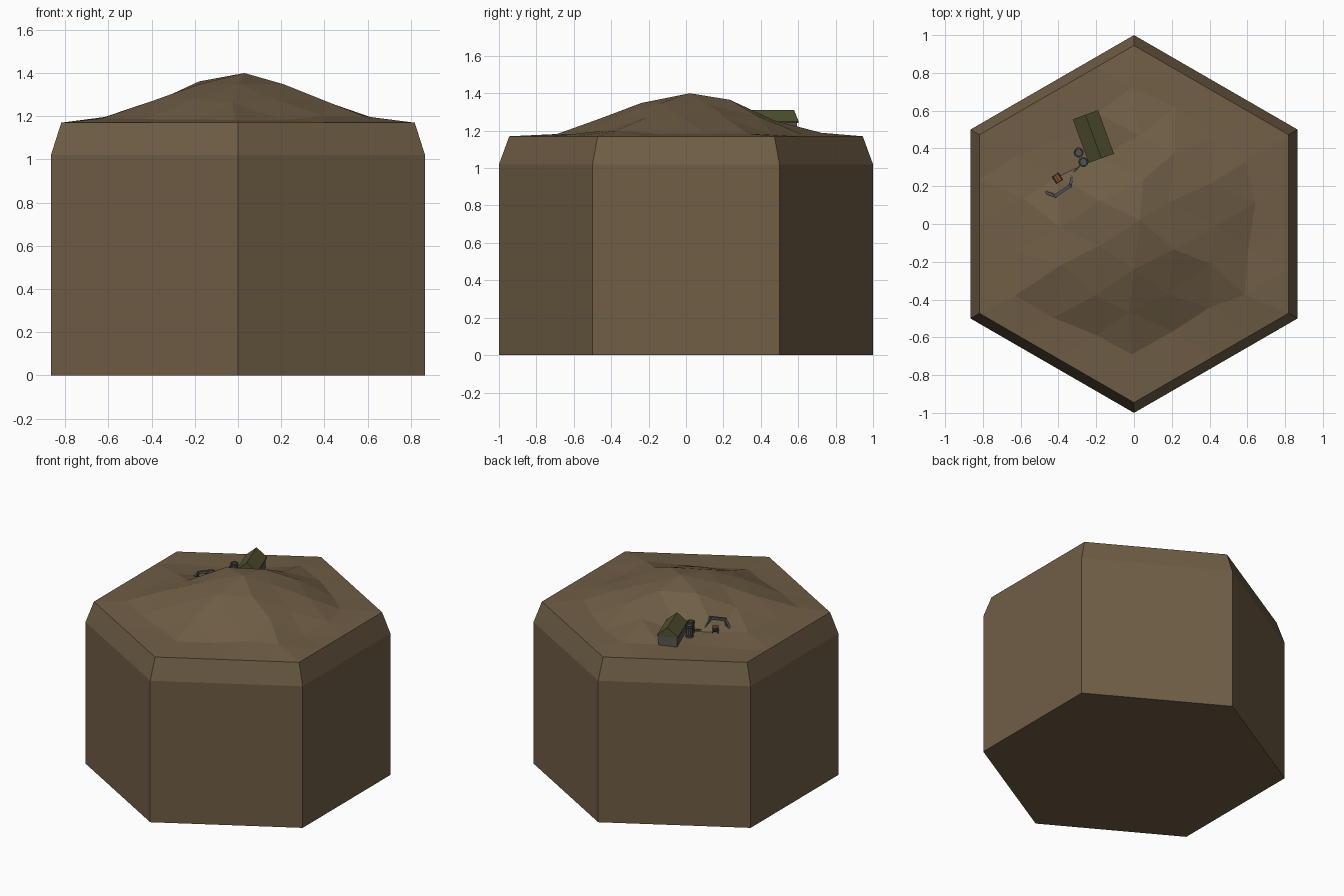
import bpy, bmesh, math, random
from mathutils import Vector, Matrix

if "Cube" in bpy.data.objects:
    bpy.data.objects.remove(bpy.data.objects["Cube"])

random.seed(4)


def material(name, rgb):
    m = bpy.data.materials.new(name)
    m.diffuse_color = (*rgb, 1)
    m.use_nodes = True
    m.node_tree.nodes["Principled BSDF"].inputs["Base Color"].default_value = m.diffuse_color
    return m


earth = material("earth", (0.16, 0.112, 0.06))
roof_green = material("roof_green", (0.085, 0.085, 0.03))
stone = material("stone", (0.10, 0.095, 0.085))
iron = material("iron", (0.085, 0.085, 0.09))
dark = material("dark", (0.02, 0.02, 0.02))
ore = material("ore", (0.30, 0.09, 0.03))


def make(name, bm, mat):
    bmesh.ops.recalc_face_normals(bm, faces=bm.faces[:])
    mesh = bpy.data.meshes.new(name)
    bm.to_mesh(mesh)
    bm.free()
    mesh.materials.append(mat)
    ob = bpy.data.objects.new(name, mesh)
    bpy.context.collection.objects.link(ob)
    return ob


# Hexagonal block with a sloping top rim, capped by a faceted hill
bm = bmesh.new()
R = 0.945
rings = [[bm.verts.new((r * math.sin(math.radians(60 * k)), r * math.cos(math.radians(60 * k)), z))
          for k in range(6)] for r, z in ((1, 0), (1, 1.02), (R, 1.17))]
bm.faces.new(rings[0])
for a, b in zip(rings, rings[1:]):
    for k in range(6):
        bm.faces.new((a[k], a[(k + 1) % 6], b[(k + 1) % 6], b[k]))
make("hex_block", bm, earth)

# Hill: triangular grid whose height falls ring by ring, with a hollow for the camp
bm = bmesh.new()
heights = [1.40, 1.352, 1.268, 1.193, 1.17]
hollow = {(-1, 3): 1.185, (-2, 2): 1.19, (-2, 4): 1.175, (-1, 5): 1.175,
          (-3, 3): 1.172, (-3, 1): 1.20, (0, 2): 1.365, (0, 4): 1.255}
spots = {(0, 0): (0.03, 0.02), (0, 2): (0.05, 0.235), (0, 4): (0.03, 0.47)}
grid = {}
for q in range(-4, 5):
    for r in range(-4, 5):
        ring = max(abs(q), abs(r), abs(q + r))
        if ring > 4:
            continue
        i, j = q, 2 * r + q
        x, y, z = i * R * math.sqrt(3) / 8, j * R / 8, heights[ring]
        if 0 < ring < 4:
            x += random.uniform(-0.03, 0.03)
            y += random.uniform(-0.03, 0.03)
            z += random.uniform(-0.012, 0.012)
        x, y = spots.get((i, j), (x, y))
        z = hollow.get((i, j), z)
        grid[q, r] = bm.verts.new((x, y, z))
for (q, r) in list(grid):
    for tri in (((q, r), (q + 1, r), (q, r + 1)), ((q, r), (q + 1, r - 1), (q + 1, r))):
        if all(t in grid for t in tri):
            bm.faces.new([grid[t] for t in tri])
hill = make("hill", bm, earth)
if hill.data.polygons[0].normal.z < 0:
    hill.data.flip_normals()


def prism(name, profile, length, mat, place):
    """Extrude an (x, z) profile along y, centred, then place it."""
    bm = bmesh.new()
    face = bm.faces.new([bm.verts.new((x, -length / 2, z)) for x, z in profile])
    out = bmesh.ops.extrude_face_region(bm, geom=[face])
    bmesh.ops.translate(bm, verts=[v for v in out["geom"] if isinstance(v, bmesh.types.BMVert)],
                        vec=(0, length, 0))
    ob = make(name, bm, mat)
    ob.matrix_world = place
    return ob


# Cabin
cabin = Matrix.Translation((-0.215, 0.463, 0)) @ Matrix.Rotation(math.radians(20), 4, 'Z')
prism("cabin_walls", [(-0.063, 1.15), (0.063, 1.15), (0.063, 1.25), (-0.063, 1.25)],
      0.23, stone, cabin)
prism("cabin_roof", [(-0.071, 1.242), (0.071, 1.242), (0.071, 1.25), (0, 1.31), (-0.071, 1.25)],
      0.245, roof_green, cabin)


def lathe(name, profile, sides, mat, loc):
    """Closed round part from (radius, z) rings."""
    bm = bmesh.new()
    rows = [[bm.verts.new((r * math.cos(2 * math.pi * k / sides),
                           r * math.sin(2 * math.pi * k / sides), z)) for k in range(sides)]
            for r, z in profile]
    for a, b in zip(rows, rows[1:]):
        for k in range(sides):
            bm.faces.new((a[k], a[(k + 1) % sides], b[(k + 1) % sides], b[k]))
    bm.faces.new(rows[0])
    bm.faces.new(rows[-1])
    ob = make(name, bm, mat)
    ob.location = loc
    return ob


# Two barrels with raised rims
for n, (x, y) in enumerate(((-0.293, 0.378), (-0.268, 0.328))):
    lathe(f"barrel_{n + 1}", [(0.027, 0), (0.027, 0.015), (0.023, 0.02), (0.023, 0.07),
                              (0.027, 0.075), (0.027, 0.09), (0.021, 0.09), (0.019, 0.082)],
          10, iron, (x, y, 1.175))


def beam(name, a, b, w, mat):
    """Square bar between two points."""
    a, b = Vector(a), Vector(b)
    bm = bmesh.new()
    bmesh.ops.create_cube(bm, size=1, matrix=Matrix.Diagonal((w, w, (b - a).length + w * 0.6, 1)))
    ob = make(name, bm, mat)
    ob.matrix_world = Matrix.Translation((a + b) / 2) @ (b - a).to_track_quat('Z', 'Y').to_matrix().to_4x4()
    return ob


# Mine entrance: leaning posts, lintel, small struts and a side rail
left_top, right_top = (-0.418, 0.148, 1.25), (-0.338, 0.202, 1.262)
beam("entrance_post_left", (-0.478, 0.172, 1.18), left_top, 0.015, iron)
beam("entrance_post_right", (-0.322, 0.272, 1.18), right_top, 0.015, iron)
beam("entrance_lintel", left_top, right_top, 0.016, iron)
beam("entrance_strut_left", (-0.44, 0.165, 1.18), left_top, 0.01, iron)
beam("entrance_strut_right", (-0.335, 0.232, 1.18), right_top, 0.01, iron)
beam("side_rail", (-0.32, 0.272, 1.195), (-0.285, 0.312, 1.2), 0.006, iron)

# Ore cart with four wheels, next to the entrance
cart = Matrix.Translation((-0.405, 0.242, 1.195)) @ Matrix.Rotation(math.radians(33), 4, 'Z')
prism("cart_body", [(-0.014, 0.006), (0.014, 0.006), (0.02, 0.03), (-0.02, 0.03)], 0.045, dark, cart)
prism("cart_load", [(-0.016, 0.028), (0.016, 0.028), (0, 0.036)], 0.036, ore, cart)
for sx in (-1, 1):
    for sy in (-1, 1):
        wheel = lathe("cart_wheel", [(0.01, -0.003), (0.01, 0.003)], 8, iron, (0, 0, 0))
        wheel.matrix_world = (cart @ Matrix.Translation((sx * 0.018, sy * 0.014, 0.003))
                              @ Matrix.Rotation(math.pi / 2, 4, 'Y'))
